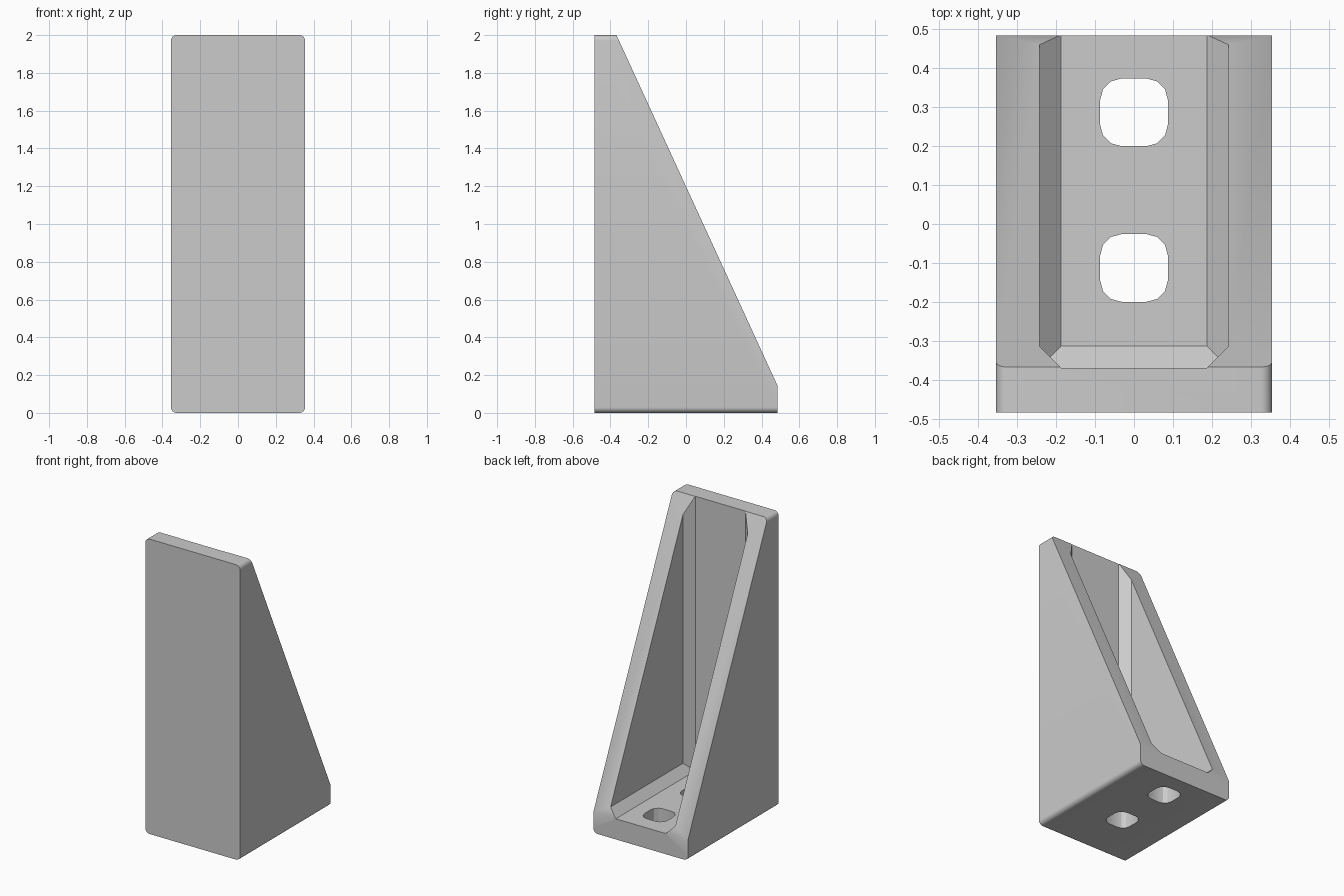
import bpy, bmesh, math
from mathutils import Vector

cube = bpy.data.objects.get("Cube")
if cube:
    bpy.data.objects.remove(cube, do_unlink=True)

W, D, H = 0.355, 0.485, 2.0          # half width, half depth, height
WALL_X, BACK_Y, FLOOR_Z = 0.243, -0.37, 0.14
CH = 0.056                           # inner corner chamfer

grey = bpy.data.materials.new("light grey")
grey.use_nodes = True
grey.diffuse_color = (0.6, 0.6, 0.6, 1)
grey.node_tree.nodes["Principled BSDF"].inputs["Base Color"].default_value = (0.6, 0.6, 0.6, 1)


def rounded_rect(hw, hh, r, steps):
    """Outline points of a rounded rectangle around the origin."""
    pts = []
    for q, (sx, sy) in enumerate([(1, 1), (-1, 1), (-1, -1), (1, -1)]):
        for i in range(steps + 1):
            a = math.pi / 2 * (q + i / steps)
            pts.append((sx * (hw - r) + r * math.cos(a), sy * (hh - r) + r * math.sin(a)))
    return pts


def prism(points, direction):
    """Closed solid from an outline swept along a direction."""
    bm = bmesh.new()
    face = bm.faces.new([bm.verts.new(p) for p in points])
    out = bmesh.ops.extrude_face_region(bm, geom=[face], use_keep_orig=True)
    verts = [g for g in out["geom"] if isinstance(g, bmesh.types.BMVert)]
    bmesh.ops.translate(bm, verts=verts, vec=direction)
    bmesh.ops.recalc_face_normals(bm, faces=bm.faces)
    return bm


def slice_off(bm, point, normal):
    """Remove everything on the normal's side of a plane and cap the cut."""
    out = bmesh.ops.bisect_plane(bm, geom=bm.verts[:] + bm.edges[:] + bm.faces[:], dist=1e-6,
                                 plane_co=point, plane_no=Vector(normal).normalized(),
                                 clear_outer=True)
    edges = [g for g in out["geom_cut"] if isinstance(g, bmesh.types.BMEdge)]
    bmesh.ops.contextual_create(bm, geom=edges)
    bmesh.ops.recalc_face_normals(bm, faces=bm.faces)


def make_object(name, bm):
    mesh = bpy.data.meshes.new(name)
    bm.to_mesh(mesh)
    bm.free()
    mesh.materials.append(grey)
    obj = bpy.data.objects.new(name, mesh)
    bpy.context.collection.objects.link(obj)
    return obj


# Body: rounded block with the sloping back sliced away
bm = prism([(x, -D, z + H / 2) for x, z in rounded_rect(W, H / 2, 0.03, 6)], (0, 2 * D, 0))
low, high = Vector((0, D, FLOOR_Z + 0.003)), Vector((0, BACK_Y + 0.002, H))
run = high - low
slice_off(bm, low, (0, run.z, -run.y))
bracket = make_object("angle_bracket", bm)

# Cavity: open box with chamfered floor and corner edges
bm = prism([(x, y, FLOOR_Z) for x, y in
            [(-WALL_X, BACK_Y), (WALL_X, BACK_Y), (WALL_X, 1), (-WALL_X, 1)]], (0, 0, H + 1))
slice_off(bm, (0, BACK_Y + CH, FLOOR_Z), (0, -1, -1))
for s in (-1, 1):
    slice_off(bm, (s * (WALL_X - CH), 0, FLOOR_Z), (s, 0, -1))
    slice_off(bm, (s * (WALL_X - CH), BACK_Y, 0), (s, -1, 0))
cutters = [make_object("cavity_cutter", bm)]

# Two rounded square screw holes through the base
for y in (-0.113, 0.287):
    outline = [(px, py + y, -0.1) for px, py in rounded_rect(0.087, 0.087, 0.055, 3)]
    cutters.append(make_object("hole_cutter", prism(outline, (0, 0, 0.4))))

bpy.context.view_layer.objects.active = bracket
bracket.select_set(True)
for cutter in cutters:
    cutter.hide_render = True
    mod = bracket.modifiers.new("cut", 'BOOLEAN')
    mod.operation = 'DIFFERENCE'
    mod.solver = 'EXACT'
    mod.object = cutter
    bpy.ops.object.modifier_apply(modifier=mod.name)
    bpy.data.objects.remove(cutter, do_unlink=True)

bpy.ops.object.shade_smooth_by_angle(angle=math.radians(25))
